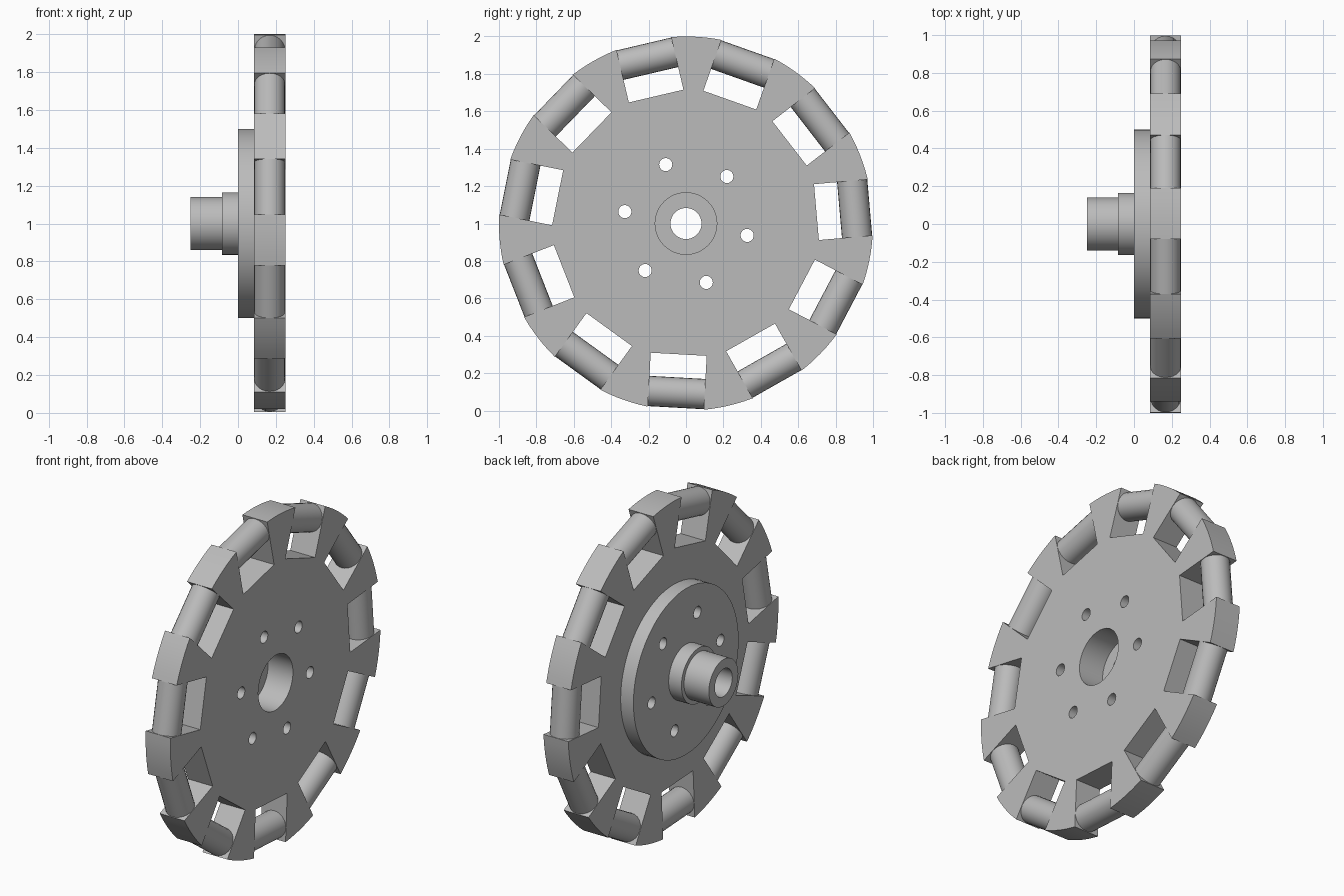
import bpy
import bmesh
from math import asin, cos, pi, radians, sin
from mathutils import Matrix, Vector

if "Cube" in bpy.data.objects:
    bpy.data.objects.remove(bpy.data.objects["Cube"])

grey = bpy.data.materials.new("plain grey")
grey.use_nodes = True
colour = (0.5, 0.5, 0.5, 1)
grey.diffuse_color = colour
grey.node_tree.nodes["Principled BSDF"].inputs["Base Color"].default_value = colour

SLOTS = 11
FIRST_SLOT = radians(5)
SLOT_HALF = 0.15
SLOT_FLOOR = 0.70
AXLE = Vector((0, 0, 1))
# Axle runs along x: drawing plane becomes y-z
UPRIGHT = Matrix(((0, 0, 1, 0), (1, 0, 0, 0), (0, 1, 0, 1), (0, 0, 0, 1)))


def polar(r, a):
    return Vector((r * cos(a), r * sin(a)))


def circle(r, centre=Vector((0, 0)), sides=48):
    return [centre + polar(r, 2 * pi * i / sides) for i in range(sides)]


def finish(obj):
    obj.data.materials.clear()
    obj.data.materials.append(grey)
    bpy.ops.object.select_all(action="DESELECT")
    obj.select_set(True)
    bpy.context.view_layer.objects.active = obj
    bpy.ops.object.shade_smooth_by_angle(angle=radians(30))


def slab(name, loops, x0, x1):
    """Extrude an outline with holes between two positions on the axle."""
    curve = bpy.data.curves.new(name + " outline", "CURVE")
    curve.dimensions = "2D"
    curve.fill_mode = "BOTH"
    curve.extrude = (x1 - x0) / 2
    for loop in loops:
        spline = curve.splines.new("POLY")
        spline.points.add(len(loop) - 1)
        for point, p in zip(spline.points, loop):
            point.co = (p.x, p.y, 0, 1)
        spline.use_cyclic_u = True
    helper = bpy.data.objects.new(name + " outline", curve)
    bpy.context.collection.objects.link(helper)
    graph = bpy.context.evaluated_depsgraph_get()
    mesh = bpy.data.meshes.new_from_object(helper.evaluated_get(graph))
    bpy.data.objects.remove(helper)
    mesh.name = name
    bm = bmesh.new()
    bm.from_mesh(mesh)
    bmesh.ops.remove_doubles(bm, verts=bm.verts, dist=0.0001)
    bmesh.ops.recalc_face_normals(bm, faces=bm.faces)
    bm.to_mesh(mesh)
    bm.free()
    obj = bpy.data.objects.new(name, mesh)
    bpy.context.collection.objects.link(obj)
    mesh.transform(Matrix.Translation(((x0 + x1) / 2, 0, 0)) @ UPRIGHT)
    finish(obj)
    return obj


# Rim outline with open rectangular slots
slot_angles = [FIRST_SLOT + 2 * pi * i / SLOTS for i in range(SLOTS)]
half_angle = asin(SLOT_HALF)
arc = 2 * pi / SLOTS - 2 * half_angle
rim = []
for a in slot_angles:
    out, side = polar(1, a), polar(SLOT_HALF, a + pi / 2)
    rim += [out * SLOT_FLOOR - side, out * SLOT_FLOOR + side]
    rim += [polar(1, a + half_angle + arc * k / 6) for k in range(7)]

bolts = [circle(0.035, polar(0.333, radians(49 + 60 * i)), 24) for i in range(6)]

# Wheel plate and stepped hub
slab("wheel_plate", [rim, circle(0.165)] + bolts, 0.085, 0.25)
slab("hub_flange", [circle(0.5, sides=64), circle(0.083)] + bolts, 0, 0.085)
slab("hub_collar", [circle(0.165), circle(0.083)], -0.085, 0)
slab("hub_shaft", [circle(0.14), circle(0.083)], -0.25, -0.085)

# Rollers lying along the rim
for i, a in enumerate(slot_angles):
    p = polar(0.905, a)
    bpy.ops.mesh.primitive_cylinder_add(
        vertices=24, radius=0.081, depth=2 * SLOT_HALF,
        location=AXLE + Vector((0.1675, p.x, p.y)), rotation=(a, 0, 0))
    roller = bpy.context.object
    roller.name = f"rim_roller_{i + 1}"
    finish(roller)
